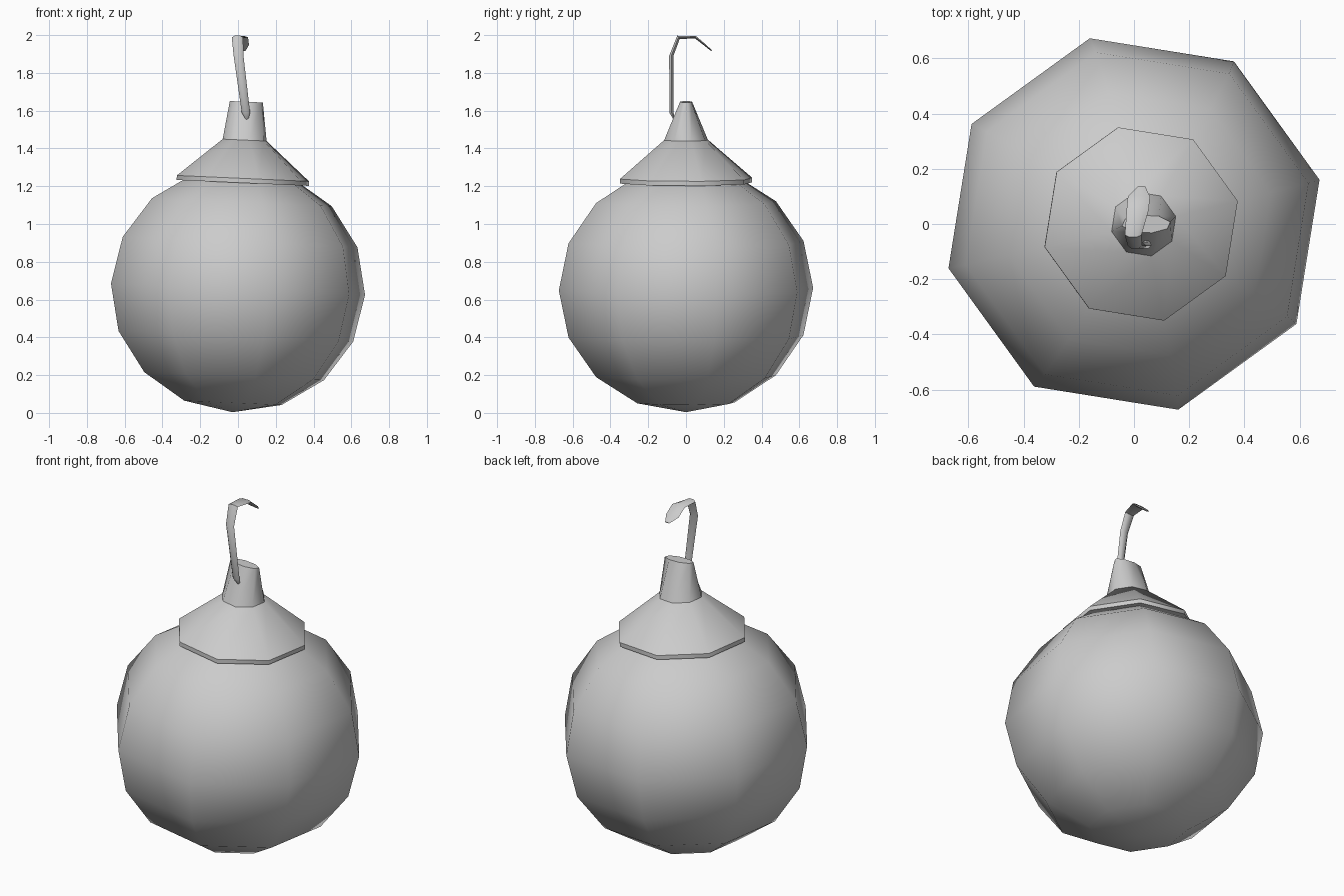
import bpy, bmesh
from math import sin, cos, pi, radians, atan2
from mathutils import Matrix, Vector

if "Cube" in bpy.data.objects:
    bpy.data.objects.remove(bpy.data.objects["Cube"])

# Whole bauble leans slightly to the right about the ball centre
TILT = Matrix.Translation((0, 0, 0.655)) @ Matrix.Rotation(radians(2.55), 4, 'Y')
TURN = radians(13.4)


def loft(name, rings, matrix=None, angle=50):
    """Skin a list of equal-length point rings; one-point rings become poles."""
    bm = bmesh.new()
    loops = [[bm.verts.new(p) for p in ring] for ring in rings]
    for a, b in zip(loops, loops[1:]):
        n = max(len(a), len(b))
        for i in range(n):
            j = (i + 1) % n
            if len(a) == 1:
                bm.faces.new((a[0], b[j], b[i]))
            elif len(b) == 1:
                bm.faces.new((a[i], a[j], b[0]))
            else:
                bm.faces.new((a[i], a[j], b[j], b[i]))
    for end in (loops[0], loops[-1]):
        if len(end) > 2:
            bm.faces.new(end)
    bmesh.ops.recalc_face_normals(bm, faces=bm.faces)
    me = bpy.data.meshes.new(name)
    bm.to_mesh(me)
    bm.free()
    if matrix:
        me.transform(matrix)
    ob = bpy.data.objects.new(name, me)
    bpy.context.collection.objects.link(ob)
    bpy.context.view_layer.objects.active = ob
    ob.select_set(True)
    bpy.ops.object.shade_smooth_by_angle(angle=radians(angle))
    ob.select_set(False)
    return ob


def octagon(rx, ry, z):
    return [(rx * cos(TURN + k * pi / 4), ry * sin(TURN + k * pi / 4), z) for k in range(8)]


# Ball: eight sides, eight bands
ball = [[(0, 0, -0.652)]]
for k in range(1, 8):
    a = -pi / 2 + k * pi / 8
    ball.append(octagon(0.692 * cos(a), 0.692 * cos(a), 0.652 * sin(a)))
ball.append([(0, 0, 0.652)])
loft("ball", ball, TILT, 60)

# Cap: conical collar with a thin skirt
loft("cap", [octagon(0.36, 0.36, 0.563), octagon(0.36, 0.36, 0.587),
             octagon(0.12, 0.12, 0.79)], TILT, 46)

# Neck: round base pinched to a flat wedge
loft("neck", [octagon(0.12, 0.12, 0.788), octagon(0.09, 0.033, 0.993)], TILT, 60)

# Hook: flattened strand, x, y, z, half width, half thickness
path = [(0.048, -0.062, 1.555, 0.008, 0.005), (0.042, -0.077, 1.59, 0.022, 0.011),
        (0.003, -0.078, 1.89, 0.026, 0.011), (-0.003, -0.04, 1.988, 0.030, 0.011),
        (0.013, 0.05, 1.989, 0.040, 0.007), (0.018, 0.10, 1.948, 0.040, 0.005),
        (0.027, 0.135, 1.918, 0.014, 0.003)]
rings = []
for i, (x, y, z, w, t) in enumerate(path):
    p, q = path[max(i - 1, 0)], path[min(i + 1, len(path) - 1)]
    d = Vector((0, q[1] - p[1], q[2] - p[2])).normalized()
    side = Vector((0, -d.z, d.y))
    rings.append([Vector((x + w * cos(k * pi / 3), y, z)) + side * t * sin(k * pi / 3) * 1.15
                  for k in range(6)])
loft("hook", rings, None, 50)
